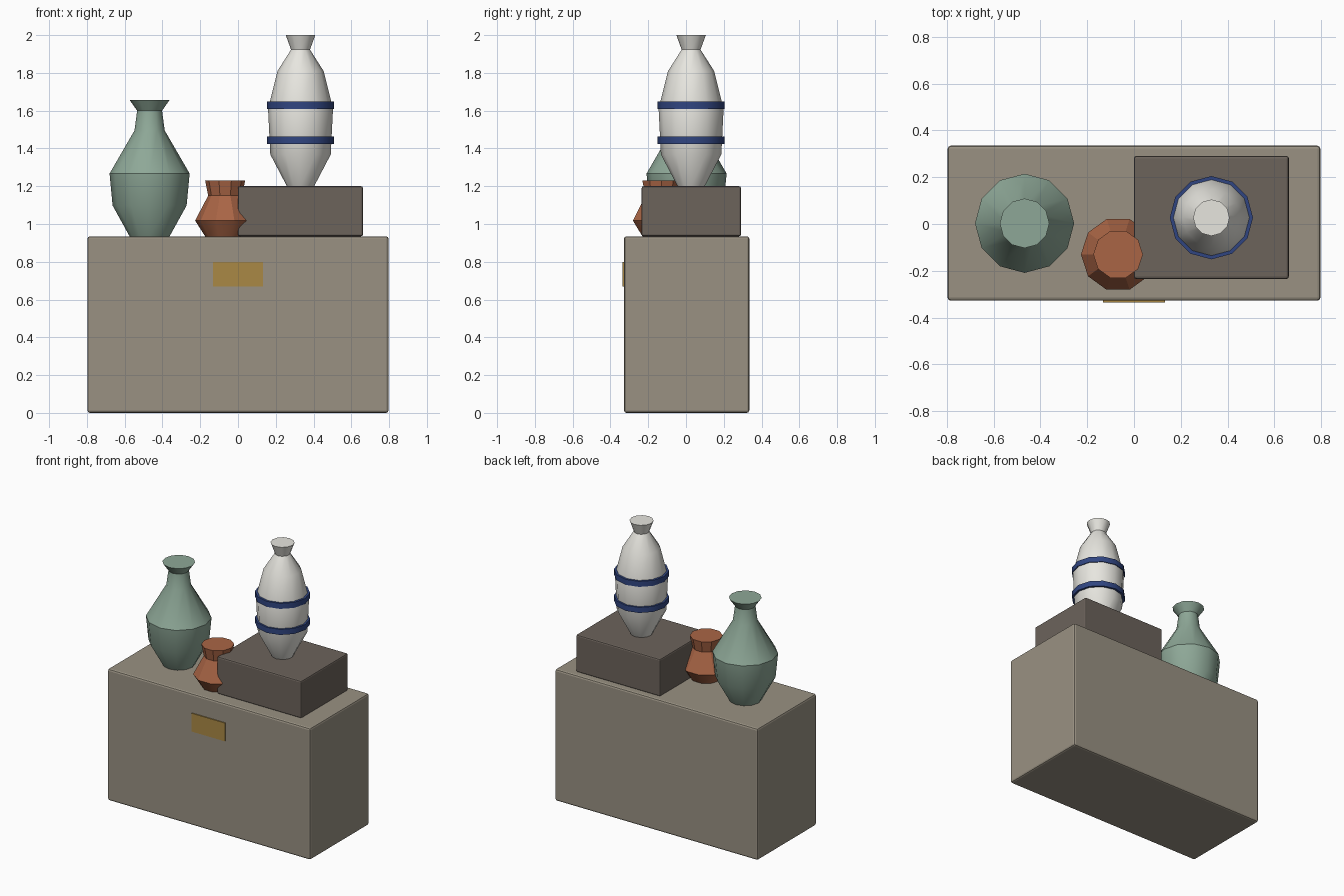
import bpy, math

if "Cube" in bpy.data.objects:
    bpy.data.objects.remove(bpy.data.objects["Cube"])


def material(name, rgb):
    m = bpy.data.materials.new(name)
    m.diffuse_color = (*rgb, 1)
    m.use_nodes = True
    m.node_tree.nodes["Principled BSDF"].inputs["Base Color"].default_value = m.diffuse_color
    return m


STONE = material("warm grey stone", (0.32, 0.285, 0.225))
DARK = material("dark taupe", (0.15, 0.125, 0.105))
GREEN = material("celadon green", (0.27, 0.39, 0.31))
CLAY = material("terracotta", (0.40, 0.13, 0.06))
WHITE = material("porcelain white", (0.80, 0.79, 0.74))
BLUE = material("cobalt blue", (0.03, 0.06, 0.22))
BRASS = material("brass", (0.40, 0.25, 0.06))


def smooth(ob):
    bpy.ops.object.select_all(action='DESELECT')
    ob.select_set(True)
    bpy.context.view_layer.objects.active = ob
    bpy.ops.object.shade_smooth_by_angle(angle=math.radians(32))


def add_mesh(name, verts, faces, mat):
    me = bpy.data.meshes.new(name)
    me.from_pydata(verts, [], faces)
    me.materials.append(mat)
    ob = bpy.data.objects.new(name, me)
    bpy.context.collection.objects.link(ob)
    return ob


def box(name, lo, hi, mat, bevel=0.0):
    bpy.ops.mesh.primitive_cube_add(
        size=1, location=[(a + b) / 2 for a, b in zip(lo, hi)])
    ob = bpy.context.object
    ob.name = name
    ob.scale = [b - a for a, b in zip(lo, hi)]
    bpy.ops.object.transform_apply(location=False, rotation=False, scale=True)
    ob.data.materials.append(mat)
    if bevel:
        mod = ob.modifiers.new("bevel", 'BEVEL')
        mod.width = bevel
        mod.segments = 2
    return ob


def lathe(name, x, y, profile, sides, mat):
    """Closed solid turned from (radius, height) pairs, bottom to top."""
    verts = [(x + r * math.cos(2 * math.pi * i / sides),
              y + r * math.sin(2 * math.pi * i / sides), z)
             for r, z in profile for i in range(sides)]
    faces = [(k * sides + i, k * sides + (i + 1) % sides,
              (k + 1) * sides + (i + 1) % sides, (k + 1) * sides + i)
             for k in range(len(profile) - 1) for i in range(sides)]
    faces.append(tuple(reversed(range(sides))))
    faces.append(tuple(range(len(verts) - sides, len(verts))))
    ob = add_mesh(name, verts, faces, mat)
    smooth(ob)
    return ob


# Plinth, its name plate and the riser block
box("plinth", (-0.797, -0.328, 0), (0.797, 0.335, 0.935), STONE, 0.013)
box("plate", (-0.132, -0.335, 0.67), (0.132, -0.327, 0.80), BRASS)
box("riser", (0.0, -0.235, 0.935), (0.662, 0.291, 1.2), DARK, 0.01)

# Tall green vase
lathe("green_vase", -0.468, 0.003,
      [(0.106, 0.935), (0.196, 1.098), (0.212, 1.267), (0.08, 1.495),
       (0.066, 1.60), (0.106, 1.657)], 12, GREEN)

# Small clay pot, partly tucked into the riser
lathe("clay_pot", -0.068, -0.13,
      [(0.106, 0.935), (0.159, 1.018), (0.09, 1.15), (0.106, 1.23)], 10, CLAY)

# White vase with two blue bands
VX, VY = 0.331, 0.027
lathe("white_vase", VX, VY,
      [(0.072, 1.2), (0.16, 1.368), (0.172, 1.61), (0.122, 1.81),
       (0.05, 1.923), (0.078, 2.0)], 12, WHITE)
for name, z in (("lower_band", 1.424), ("upper_band", 1.609)):
    lathe(name, VX, VY, [(0.178, z), (0.178, z + 0.039)], 12, BLUE)
